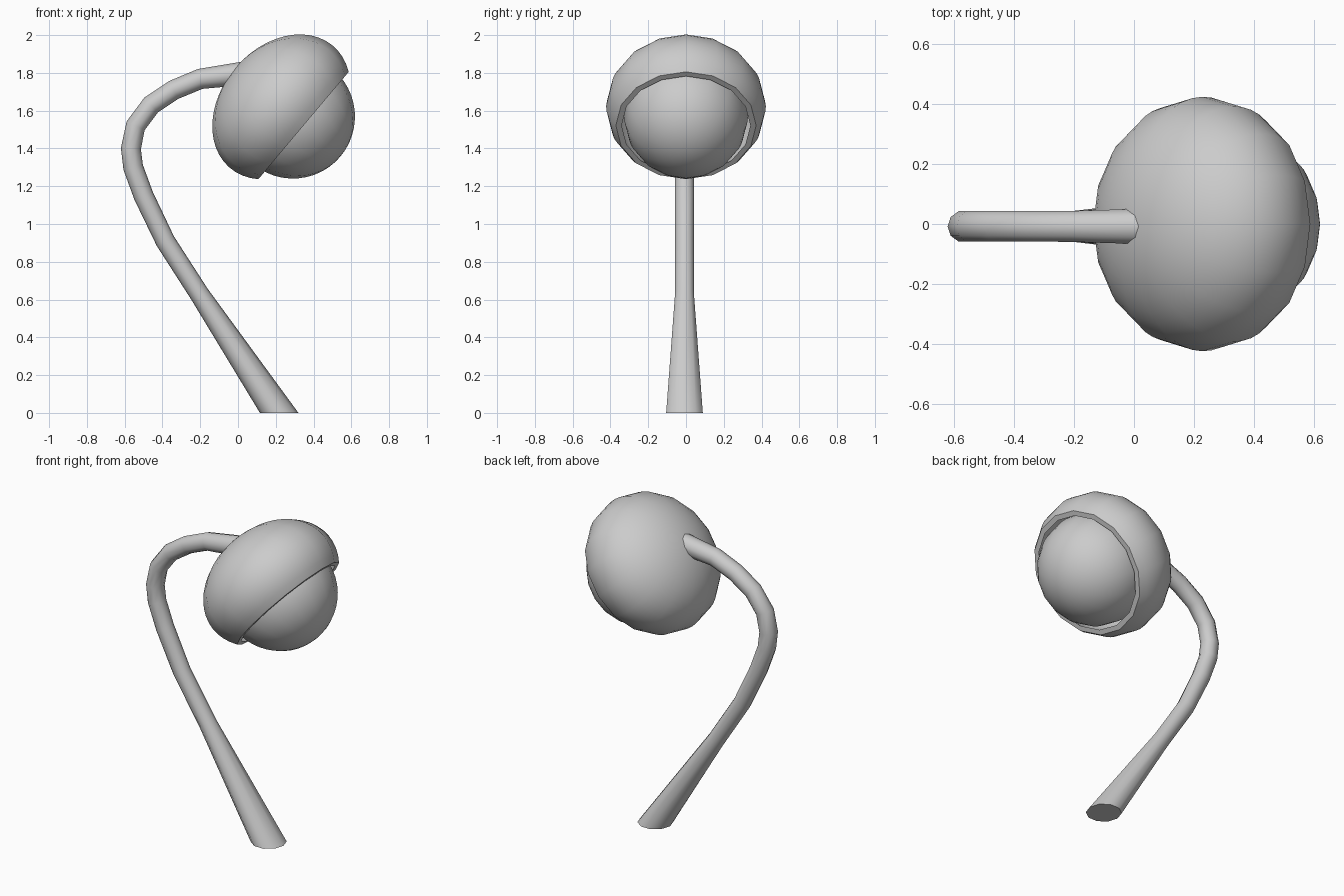
import bpy, bmesh
from math import sin, cos, pi, acos, radians, sqrt
from mathutils import Vector

if "Cube" in bpy.data.objects:
    bpy.data.objects.remove(bpy.data.objects["Cube"])

Y = Vector((0, 1, 0))


def loft(name, rings, sides):
    """Skin a list of (centre, in-plane direction, radius) rings, capping the ends."""
    bm = bmesh.new()
    loops = []
    for c, u, r in rings:
        angles = [2 * pi * i / sides for i in range(sides)]
        loops.append([bm.verts.new(c + u * r * cos(a) + Y * r * sin(a)) for a in angles])
    for a, b in zip(loops, loops[1:]):
        for i in range(sides):
            j = (i + 1) % sides
            bm.faces.new((a[i], a[j], b[j], b[i]))
    for end, (_, _, r) in ((loops[0], rings[0]), (loops[-1], rings[-1])):
        if r > 0.001:
            bm.faces.new(end)
    bmesh.ops.remove_doubles(bm, verts=bm.verts, dist=1e-5)
    bmesh.ops.recalc_face_normals(bm, faces=bm.faces)
    mesh = bpy.data.meshes.new(name)
    bm.to_mesh(mesh)
    bm.free()
    obj = bpy.data.objects.new(name, mesh)
    bpy.context.collection.objects.link(obj)
    bpy.ops.object.select_all(action='DESELECT')
    obj.select_set(True)
    bpy.context.view_layer.objects.active = obj
    bpy.ops.object.shade_smooth_by_angle(angle=radians(40))
    return obj


# Tilted lamp head: axis points down and to the right, across is the rim direction
centre = Vector((0.23, 0, 1.62))
axis = Vector((0.765, 0, -0.644))
across = Vector((0.644, 0, 0.765))


def dome(depth, radius, stop, offset=0.0, steps=16):
    """Rings of an ellipsoid from its back pole to the given angle."""
    return [(centre + axis * (offset - depth * cos(stop * i / steps)), across,
             max(0.0, radius * sin(stop * i / steps))) for i in range(steps + 1)]


# Shade: squashed shell with an open, flat rim
rim = 0.153
outer = dome(0.32, 0.423, acos(-rim / 0.32))
inner = dome(0.297, 0.398, acos(-rim / 0.297))
loft("shade", outer + inner[::-1], 16)

# Bulb: round globe sitting in the shade
loft("bulb", dome(0.328, 0.328, pi, offset=0.08, steps=24), 16)

# Stem: leaning post that tapers, then bends over into the shade
path = [(0.218, 0.0, 0.102), (-0.205, 0.63, 0.052), (-0.385, 0.91, 0.052),
        (-0.50, 1.15, 0.053), (-0.555, 1.30, 0.053), (-0.567, 1.40, 0.053),
        (-0.542, 1.52, 0.053), (-0.46, 1.63, 0.053), (-0.34, 1.71, 0.053),
        (-0.20, 1.768, 0.054), (0.03, 1.798, 0.062)]
pts = [Vector((x, -0.008, z)) for x, z, _ in path]
rings = [(pts[0], Vector((1, 0, 0)), path[0][2])]
for i in range(1, len(pts)):
    t = (pts[min(i + 1, len(pts) - 1)] - pts[i - 1]).normalized()
    rings.append((pts[i], Vector((t.z, 0, -t.x)), path[i][2]))
loft("stem", rings, 10)
